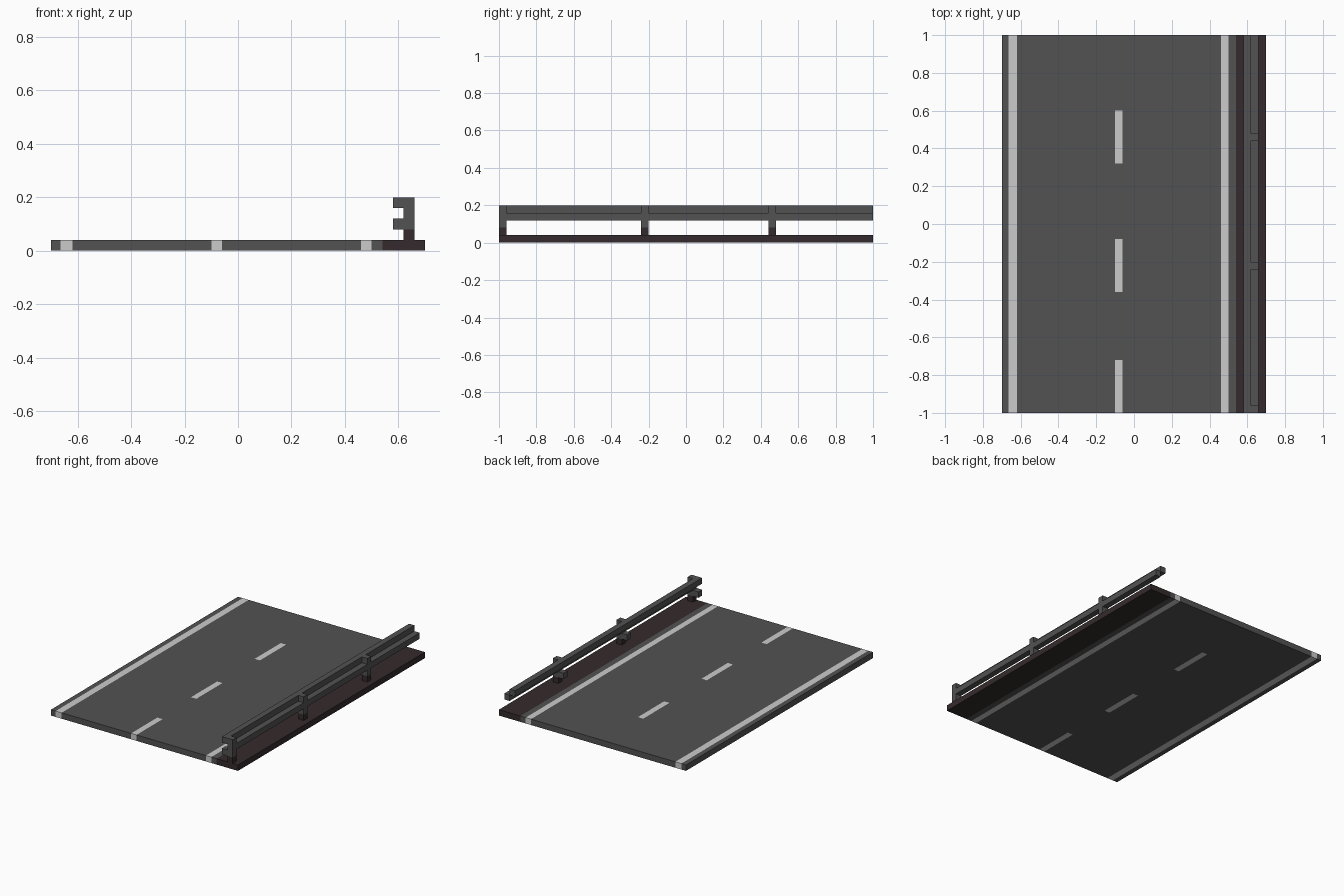
import bpy, bmesh
from mathutils import Vector

if "Cube" in bpy.data.objects:
    bpy.data.objects.remove(bpy.data.objects["Cube"])

def mat(name, c):
    m = bpy.data.materials.new(name)
    m.diffuse_color = (*c, 1)
    m.use_nodes = True
    m.node_tree.nodes["Principled BSDF"].inputs["Base Color"].default_value = m.diffuse_color
    return m

ASPHALT = mat("asphalt_grey", (0.084, 0.084, 0.084))
EARTH = mat("dark_brown", (0.034, 0.023, 0.025))
PAINT = mat("line_white", (0.60, 0.60, 0.60))

def new_object(name, bm, mats):
    me = bpy.data.meshes.new(name)
    bm.to_mesh(me)
    bm.free()
    for m in mats:
        me.materials.append(m)
    ob = bpy.data.objects.new(name, me)
    bpy.context.collection.objects.link(ob)
    return ob

def box_bm(x0, x1, y0, y1, z0, z1):
    bm = bmesh.new()
    bmesh.ops.create_cube(bm, size=1)
    for v in bm.verts:
        v.co = ((x0 + x1) / 2 + v.co.x * (x1 - x0),
                (y0 + y1) / 2 + v.co.y * (y1 - y0),
                (z0 + z1) / 2 + v.co.z * (z1 - z0))
    return bm

def box(name, m, *b):
    return new_object(name, box_bm(*b), [m])

# road slab: cut along the marking edges, then coloured by position
EDGES = [(-0.665, -0.62), (0.46, 0.50)]
DASH_X = (-0.10, -0.06)
DASHES = [(-1.0, -0.72), (-0.36, -0.08), (0.32, 0.60)]
VERGE = 0.54
bm = box_bm(-0.7, 0.7, -1, 1, 0, 0.04)

def cut(axis, pos):
    n, p = Vector((0, 0, 0)), Vector((0, 0, 0))
    n[axis], p[axis] = 1, pos
    bmesh.ops.bisect_plane(bm, geom=bm.verts[:] + bm.edges[:] + bm.faces[:],
                           plane_co=p, plane_no=n)

for x in [e for pair in EDGES for e in pair] + list(DASH_X) + [VERGE]:
    cut(0, x)
for y in [e for pair in DASHES for e in pair if abs(e) < 0.99]:
    cut(1, y)
for f in bm.faces:
    c = f.calc_center_median()
    edge = any(a < c.x < b for a, b in EDGES)
    dash = DASH_X[0] < c.x < DASH_X[1] and any(a - 0.001 <= c.y <= b for a, b in DASHES)
    f.material_index = 2 if edge or dash else 1 if c.x > VERGE else 0
new_object("road_slab", bm, [ASPHALT, EARTH, PAINT])

# guard rail: stepped pair of beams
box("upper_rail", ASPHALT, 0.58, 0.62, -1, 1, 0.16, 0.20)
box("outer_rail", ASPHALT, 0.62, 0.66, -1, 1, 0.12, 0.16)

# posts with brown foot, cap beside the upper rail, and inner block
for i, y in enumerate((-1.0, -0.24, 0.44)):
    b = (y, y + 0.04)
    box(f"post_foot_{i}", EARTH, 0.62, 0.66, *b, 0.04, 0.08)
    box(f"post_{i}", ASPHALT, 0.62, 0.66, *b, 0.08, 0.12)
    box(f"post_cap_{i}", ASPHALT, 0.62, 0.66, *b, 0.16, 0.20)
    box(f"post_block_{i}", ASPHALT, 0.58, 0.62, *b, 0.08, 0.12)
